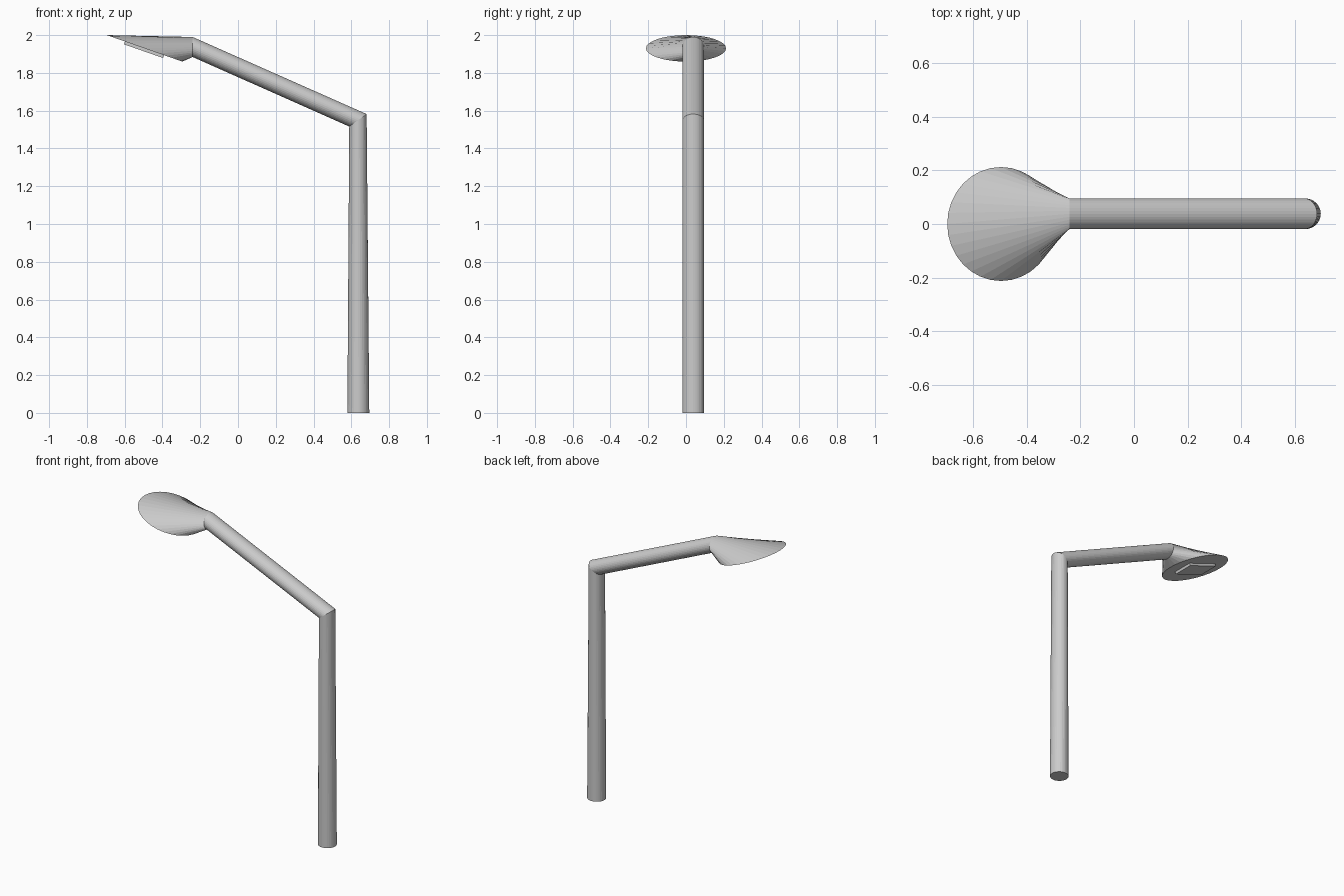
import bpy, bmesh
from math import cos, sin, tau
from mathutils import Vector

if "Cube" in bpy.data.objects:
    bpy.data.objects.remove(bpy.data.objects["Cube"])

N = 32          # sides of the tube
PY = 0.038      # y of the pole and arm


def ring(center, u, v):
    """Ellipse of N points around center, spanned by half axes u and v."""
    c, u, v = Vector(center), Vector(u), Vector(v)
    return [c + u * cos(tau * i / N) + v * sin(tau * i / N) for i in range(N)]


def loft(name, rings, cap_start, cap_end):
    bm = bmesh.new()
    rows = [[bm.verts.new(p) for p in r] for r in rings]
    for a, b in zip(rows, rows[1:]):
        for i in range(len(a)):
            j = (i + 1) % len(a)
            bm.faces.new((a[i], a[j], b[j], b[i]))
    if cap_start:
        bm.faces.new(rows[0])
    if cap_end:
        bm.faces.new(rows[-1])
    bmesh.ops.recalc_face_normals(bm, faces=bm.faces)
    mesh = bpy.data.meshes.new(name)
    bm.to_mesh(mesh)
    bm.free()
    ob = bpy.data.objects.new(name, mesh)
    bpy.context.collection.objects.link(ob)
    return ob


# Lamp post: upright pole, mitred elbow, sloping arm, flaring into a round tilted head
Y = (0.057, 0)
HEAD_C = Vector((-0.495, 0, 1.93))
HEAD_V = Vector((-0.2, 0, 0.07))
loft("lamp_post", [
    ring((0.637, PY, 0), (0, 0.057, 0), (-0.058, 0, 0)),
    ring((0.635, PY, 1.549), (0, 0.057, 0), (0.046, 0, 0.033)),
    ring((-0.24, PY, 1.937), (0, 0.057, 0), (0, 0, 0.053)),
    ring(HEAD_C, (0, 0.212, 0), HEAD_V),
][1:], False, True)

# Upright pole, joined to the arm at the elbow
loft("pole", [
    ring((0.637, PY, 0), (0, 0.057, 0), (0.058, 0, 0)),
    ring((0.635, PY, 1.549), (0, 0.057, 0), (0.046, 0, 0.033)),
], True, False)

# Light panel: thin rectangular plate under the head
along = HEAD_V.normalized()
normal = Vector((along.z, 0, -along.x))      # upward normal of the head face


def rect(offset):
    c = HEAD_C + normal * offset
    return [c + along * (sx * 0.11) + Vector((0, sy * 0.07, 0))
            for sx, sy in ((-1, -1), (1, -1), (1, 1), (-1, 1))]


loft("light_panel", [rect(0.004), rect(-0.016)], True, True)
